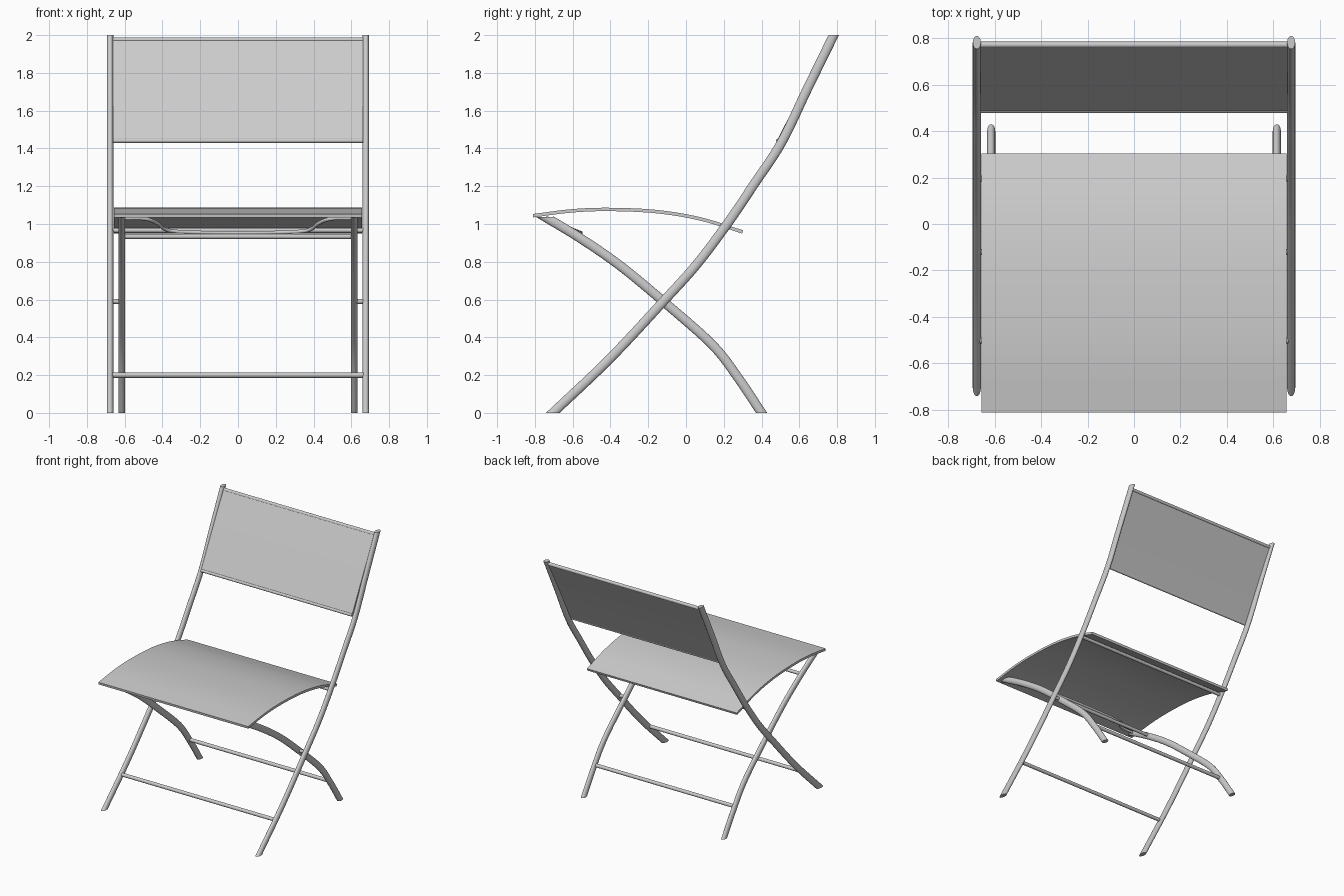
import bpy, bmesh, math
from mathutils import Vector

if "Cube" in bpy.data.objects:
    bpy.data.objects.remove(bpy.data.objects["Cube"])


def spline(pts, steps=6):
    """Smooth (y, z) path through the given points."""
    p = [Vector(q) for q in pts]
    p = [2 * p[0] - p[1]] + p + [2 * p[-1] - p[-2]]
    out = []
    for i in range(1, len(p) - 2):
        a, b, c, d = p[i - 1:i + 3]
        for k in range(steps):
            t = k / steps
            out.append(0.5 * (2 * b + (c - a) * t + (2 * a - 5 * b + 4 * c - d) * t * t
                              + (3 * b - a - 3 * c + d) * t ** 3))
    return out + [p[-2]]


def finish(name, bm, mirror=False):
    bmesh.ops.recalc_face_normals(bm, faces=bm.faces)
    me = bpy.data.meshes.new(name)
    bm.to_mesh(me)
    bm.free()
    ob = bpy.data.objects.new(name, me)
    bpy.context.collection.objects.link(ob)
    if mirror:
        ob.modifiers.new("mirror", 'MIRROR')
    bpy.ops.object.select_all(action='DESELECT')
    ob.select_set(True)
    bpy.context.view_layer.objects.active = ob
    bpy.ops.object.shade_smooth_by_angle(angle=math.radians(40))
    return ob


def tangents(path):
    n = len(path)
    return [(path[min(i + 1, n - 1)] - path[max(i - 1, 0)]).normalized() for i in range(n)]


def skin(bm, rings):
    n = len(rings[0])
    for a, b in zip(rings, rings[1:]):
        for j in range(n):
            bm.faces.new((a[j], a[(j + 1) % n], b[(j + 1) % n], b[j]))
    bm.faces.new(rings[0])
    bm.faces.new(rings[-1][::-1])


def oval_tube(name, x, pts, rx=0.0175, rn=0.025, sides=20):
    """Oval tube in a yz plane, both ends cut level, mirrored in x."""
    path = spline(pts)
    bm = bmesh.new()
    rings = []
    for i, (p, t) in enumerate(zip(path, tangents(path))):
        ring = []
        for j in range(sides):
            a = 2 * math.pi * j / sides
            q = p + Vector((-t.y, t.x)) * rn * math.sin(a)
            if i in (0, len(path) - 1):
                q += t * (p.y - q.y) / t.y
            ring.append(bm.verts.new((x + rx * math.cos(a), q.x, q.y)))
        rings.append(ring)
    skin(bm, rings)
    return finish(name, bm, True)


def sheet(name, half, pts, thick):
    """Thin panel spanning x, following a (y, z) centre line."""
    path = spline(pts)
    bm = bmesh.new()
    rings = []
    for p, t in zip(path, tangents(path)):
        o = Vector((-t.y, t.x)) * thick / 2
        rings.append([bm.verts.new((x, *(p + o * s)))
                      for x, s in ((-half, 1), (half, 1), (half, -1), (-half, -1))])
    skin(bm, rings)
    return finish(name, bm)


def bar(name, x0, x1, y, z, r=0.013, mirror=False):
    bm = bmesh.new()
    rings = [[bm.verts.new((x, y + r * math.cos(2 * math.pi * j / 16),
                            z + r * math.sin(2 * math.pi * j / 16))) for j in range(16)]
             for x in (x0, x1)]
    skin(bm, rings)
    return finish(name, bm, mirror)


# Long side rails and short crossing legs
oval_tube("back_rail", 0.677, [(-0.705, 0), (-0.405, 0.285), (-0.12, 0.59), (0.06, 0.79),
                               (0.225, 1.01), (0.36, 1.21), (0.505, 1.43), (0.64, 1.71), (0.782, 2.0)])
oval_tube("crossing_leg", 0.615, [(0.40, 0), (0.28, 0.18), (0.14, 0.36), (-0.12, 0.59),
                                  (-0.35, 0.78), (-0.56, 0.925), (-0.745, 1.037)])

# Curved seat
sheet("seat", 0.657, [(-0.81, 1.044), (-0.6, 1.07), (-0.4, 1.077), (-0.15, 1.065),
                      (0.08, 1.026), (0.3, 0.958)], 0.018)

# Backrest panel with its top and bottom hems
sheet("backrest", 0.662, [(0.49, 1.44), (0.63, 1.71), (0.772, 1.977)], 0.018)
bar("backrest_top_hem", -0.662, 0.662, 0.772, 1.975)
bar("backrest_bottom_hem", -0.662, 0.662, 0.489, 1.441, 0.012)

# Cross bars
bar("rail_front_bar", -0.665, 0.665, -0.50, 0.2, 0.014)
bar("leg_rear_bar", -0.605, 0.605, 0.265, 0.2, 0.014)
bar("seat_support_bar", -0.665, 0.665, 0.195, 0.967)
bar("leg_top_bar", -0.605, 0.605, -0.565, 0.934)
bar("pivot", 0.625, 0.665, -0.12, 0.59, mirror=True)

# Bent catch rod under the front of the seat
half = [(0.60, -0.735, 1.03), (0.49, -0.725, 1.027), (0.43, -0.67, 1.005),
        (0.38, -0.60, 0.97), (0.32, -0.575, 0.96)]
pts = [(-x, y, z) for x, y, z in half] + half[::-1]
cu = bpy.data.curves.new("catch_rod", 'CURVE')
cu.dimensions = '3D'
cu.bevel_depth = 0.01
cu.bevel_resolution = 3
cu.use_fill_caps = True
sp = cu.splines.new('BEZIER')
sp.bezier_points.add(len(pts) - 1)
for b, p in zip(sp.bezier_points, pts):
    b.co = p
    b.handle_left_type = b.handle_right_type = 'AUTO'
bpy.context.collection.objects.link(bpy.data.objects.new("catch_rod", cu))
